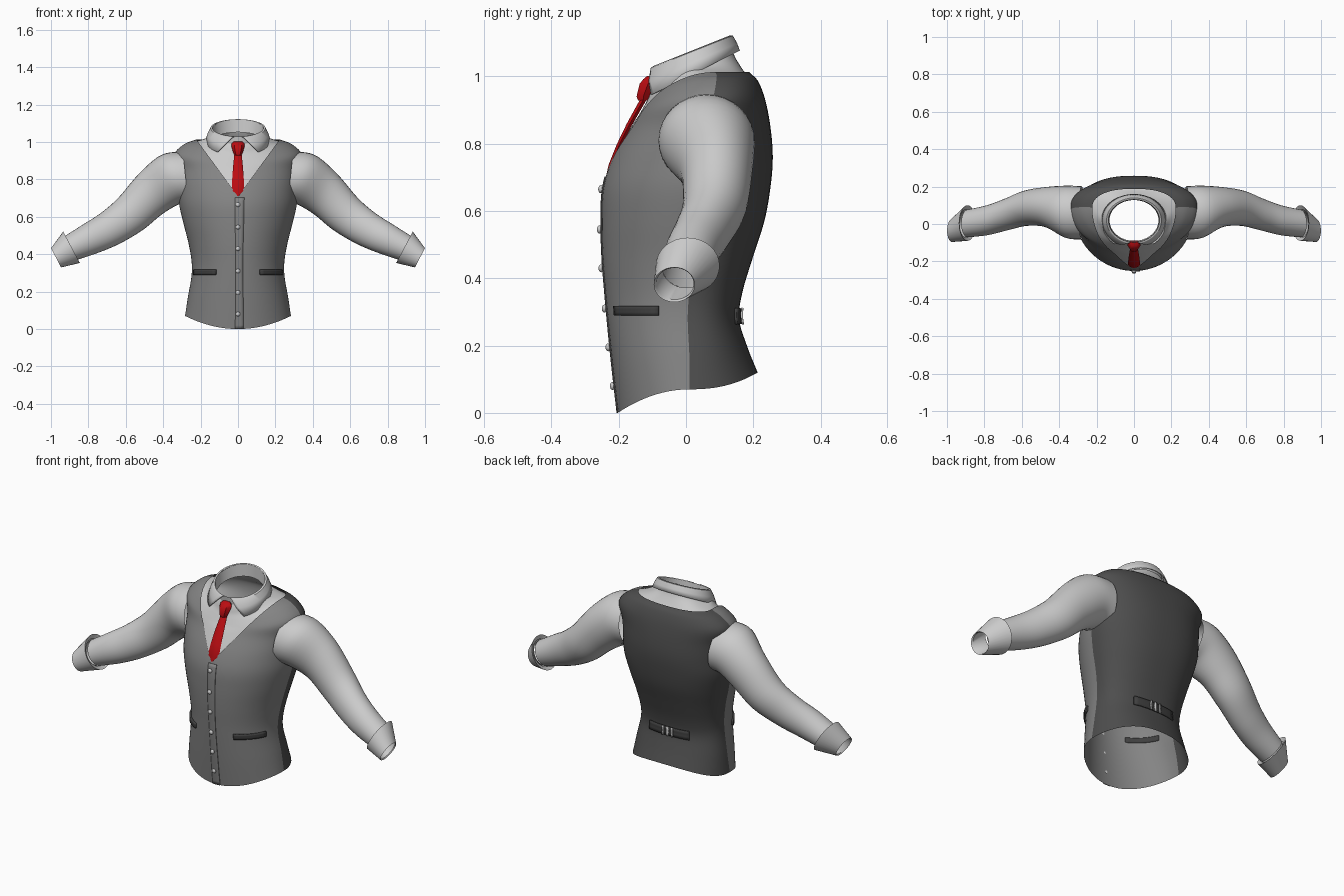
import bpy, bmesh
from math import sin, cos, radians, pi
from mathutils import Vector

if "Cube" in bpy.data.objects:
    bpy.data.objects.remove(bpy.data.objects["Cube"])


def mat(name, col):
    m = bpy.data.materials.new(name)
    m.diffuse_color = (*col, 1)
    m.use_nodes = True
    m.node_tree.nodes["Principled BSDF"].inputs["Base Color"].default_value = m.diffuse_color
    return m


SHIRT = mat("shirt_grey", (.62, .62, .62))
FRONT = mat("front_grey", (.23, .23, .23))
BACK = mat("back_grey", (.075, .075, .075))
TRIM = mat("trim_grey", (.05, .05, .05))
RED = mat("red", (.5, .004, .006))

# Torso rings: half width, y front, y middle, y back, z front, z side, z back
RINGS = [
    (.28, -.20, .01, .21, 0, .07, .12),
    (.265, -.217, .01, .178, .15, .17, .20),
    (.246, -.23, .005, .155, .28, .28, .28),
    (.245, -.237, .01, .165, .36, .36, .36),
    (.262, -.245, .02, .195, .46, .46, .46),
    (.29, -.248, .03, .23, .57, .57, .57),
    (.312, -.243, .045, .248, .67, .67, .67),
    (.315, -.215, .05, .255, .76, .76, .76),
    (.32, -.168, .06, .248, .85, .85, .85),
    (.338, -.145, .08, .232, .89, .93, .93),
    (.285, -.128, .09, .21, .92, .985, .985),
    (.22, -.115, .085, .185, .945, 1.01, 1.01),
    (.165, -.107, .03, .155, .97, 1.03, 1.055),
    (.14, -.098, .02, .142, .99, 1.05, 1.085),
]
# Sleeve sections: centre x, y, z, tilt in degrees, half height, half depth
SLEEVE = [
    (.28, .06, .81, 84, .138, .142),
    (.36, .065, .80, 69, .14, .14),
    (.465, .09, .725, 62, .126, .108),
    (.575, .085, .615, 53, .108, .095),
    (.685, .05, .537, 58, .096, .085),
    (.785, .02, .485, 63, .086, .08),
    (.89, .003, .435, 62, .072, .074),
]


def spline(table, t):
    i = min(int(t), len(table) - 2)
    u = t - i
    p = [table[max(0, min(len(table) - 1, i + k))] for k in (-1, 0, 1, 2)]
    return [.5 * (2 * b + (c - a) * u + (2 * a - 5 * b + 4 * c - d) * u * u
                  + (3 * b - a - 3 * c + d) * u ** 3) for a, b, c, d in zip(*p)]


def spans(a, b, n):
    return [a + (b - a) * i / n for i in range(n + 1)]


def torso(t, deg, off=0):
    # angle 0 is the front centre, 90 the side, 180 the back centre
    w, yf, yc, yb, zf, zs, zb = spline(RINGS, t)
    s, c = sin(radians(deg)), cos(radians(deg))
    e = 1 if c > 0 else .85
    x = (w + off) * abs(s) ** e * (1 if s > 0 else -1)
    d = (yf - yc - off) if c > 0 else (yb - yc + off)
    z = zs + ((zf if c > 0 else zb) - zs) * c * c
    return Vector((x, yc + d * abs(c) ** e, z + off * min(1, max(0, t - 8))))


def finish(ob, material, angle=40):
    ob.data.materials.append(material)
    bpy.ops.object.select_all(action='DESELECT')
    ob.select_set(True)
    bpy.context.view_layer.objects.active = ob
    bpy.ops.object.shade_smooth_by_angle(angle=radians(angle))
    return ob


def loft(name, rows, material, closed=False, caps=False, edit=None, thick=0, mirror=False):
    bm = bmesh.new()
    grid = [[bm.verts.new(p) for p in r] for r in rows]
    n = len(grid[0])
    for r, q in zip(grid, grid[1:]):
        for i in range(n if closed else n - 1):
            j = (i + 1) % n
            bm.faces.new((r[i], r[j], q[j], q[i]))
    if caps:
        bm.faces.new(grid[0])
        bm.faces.new(grid[-1])
    if edit:
        edit(bm)
    bmesh.ops.recalc_face_normals(bm, faces=bm.faces)
    me = bpy.data.meshes.new(name)
    bm.to_mesh(me)
    bm.free()
    ob = bpy.data.objects.new(name, me)
    bpy.context.collection.objects.link(ob)
    finish(ob, material)
    if thick:
        m = ob.modifiers.new("thickness", 'SOLIDIFY')
        m.thickness, m.offset = thick, 0
    if mirror:
        ob.modifiers.new("mirror", 'MIRROR')
    return ob


def patch(name, t0, t1, a0, a1, off, thick, material, mirror=False, n=8):
    rows = [[torso(t, a, off) for a in spans(a0, a1, n)] for t in spans(t0, t1, 3)]
    return loft(name, rows, material, thick=thick, mirror=mirror)


def cut_armholes(bm):
    gone = []
    for f in bm.faces:
        c = f.calc_center_median()
        if abs(c.x) > .22 and ((c.y - .06) / .115) ** 2 + ((c.z - .8) / .115) ** 2 < 1:
            gone.append(f)
    bmesh.ops.delete(bm, geom=gone, context='FACES')


def cut_neckline(bm):
    for s in (1, -1):
        bmesh.ops.bisect_plane(bm, geom=bm.verts[:] + bm.edges[:] + bm.faces[:], dist=1e-5,
                               plane_co=(0, 0, .71), plane_no=(-1.36 * s, 0, 1))
    gone = [f for f in bm.faces
            if f.calc_center_median().z > .71 + 1.36 * abs(f.calc_center_median().x)]
    bmesh.ops.delete(bm, geom=gone, context='FACES')
    cut_armholes(bm)


# Waistcoat halves and shirt body
for name, a0, a1, m, ed in (("waistcoat_front", -90, 90, FRONT, cut_neckline),
                            ("waistcoat_back", 90, 270, BACK, cut_armholes)):
    loft(name, [[torso(t, a, .003) for a in spans(a0, a1, 40)] for t in spans(0, 11, 55)], m, edit=ed)
loft("shirt_body", [[torso(t, a, -.005) for a in spans(0, 360, 72)[:-1]] for t in spans(6.3, 13, 34)],
     SHIRT, closed=True, edit=cut_armholes)


# Sleeves and turned-back cuffs
def section(x, y, z, tilt, rv, ry, n=32):
    up = Vector((cos(radians(tilt)), 0, sin(radians(tilt))))
    return [Vector((x, y, z)) + up * rv * cos(a) + Vector((0, ry * sin(a), 0))
            for a in spans(0, 2 * pi, n)[:-1]]


loft("sleeve", [section(*spline(SLEEVE, t)) for t in spans(0, 6, 30)], SHIRT, closed=True, mirror=True)
CUFF = [(.90, .003, .432, 62, .073, .074), (.89, .005, .437, 62, .095, .095),
        (.973, -.035, .381, 63, .058, .061), (.968, -.033, .384, 63, .053, .056),
        (.90, .0, .432, 62, .068, .07)]
loft("cuff", [section(*c) for c in CUFF], SHIRT, closed=True, mirror=True)


# Collar: inner stand and folded flap with a front opening
def oval(deg, w, yf, yb, z0, slope):
    s, c = sin(radians(deg)), cos(radians(deg))
    y = .02 + ((yf - .02) if c > 0 else (.02 - yb)) * c
    return Vector((w * s, y, z0 + slope * (y - yf)))


def fold_row(k, a0, w, yf, yb, z0, slope):
    return [oval(a, w, yf, yb, z0, slope) for a in spans(a0, 360 - a0, 64)]


loft("collar_stand", [fold_row(0, 0, .131, -.09, .128, .965, .40),
                      fold_row(0, 0, .136, -.098, .13, 1.028, .40)], SHIRT)
loft("collar_flap", [fold_row(0, 8, .136, -.098, .13, 1.028, .40),
                     fold_row(0, 12, .145, -.106, .138, 1.022, .40),
                     fold_row(0, 25, .16, -.123, .15, .98, .43),
                     fold_row(0, 39, .172, -.138, .158, .928, .50)], SHIRT, thick=.005)


# Tie: blade and knot
def tie_row(z, w, y, d):
    return [(-w, y + d * .5, z), (-w * .55, y, z), (w * .55, y, z), (w, y + d * .5, z),
            (w * .55, y + d, z), (-w * .55, y + d, z)]


BLADE = [(.706, .002, -.237, .01), (.738, .034, -.23, .014), (.80, .031, -.205, .016),
         (.86, .027, -.176, .018), (.94, .019, -.132, .02)]
KNOT = [(.928, .018, -.142, .03), (.94, .024, -.147, .04), (.978, .036, -.138, .05),
        (.992, .034, -.127, .04), (1.002, .022, -.115, .025)]
loft("tie_blade", [tie_row(*r) for r in BLADE], RED, closed=True, caps=True)
loft("tie_knot", [tie_row(*r) for r in KNOT], RED, closed=True, caps=True)

# Front placket, pocket welts and back strap
loft("placket", [[torso(t, a, .005) for a in (-3, 0, 3, 6)] for t in spans(0, 6.35, 32)], FRONT, thick=.003)
patch("pocket_welt", 2.1, 2.45, 28, 69, .006, .014, TRIM, mirror=True)
patch("back_strap", 1.8, 2.4, 154, 206, .006, .008, TRIM)
for k, (a0, a1) in enumerate(((175, 176.5), (179.2, 180.8), (183.5, 185))):
    patch("buckle_bar_%d" % k, 1.78, 2.42, a0, a1, .012, .006, SHIRT, n=1)

# Buttons
for k, (t, z) in enumerate(((.55, .08), (1.35, .195), (2.38, .31), (3.7, .43), (4.77, .545), (5.95, .665))):
    p = torso(t, 0)
    bpy.ops.mesh.primitive_uv_sphere_add(segments=16, ring_count=8, radius=.012,
                                         location=(0, p.y - .009, z))
    ob = bpy.context.object
    ob.name = "button_%d" % k
    ob.scale = (1, .7, 1)
    finish(ob, SHIRT)
